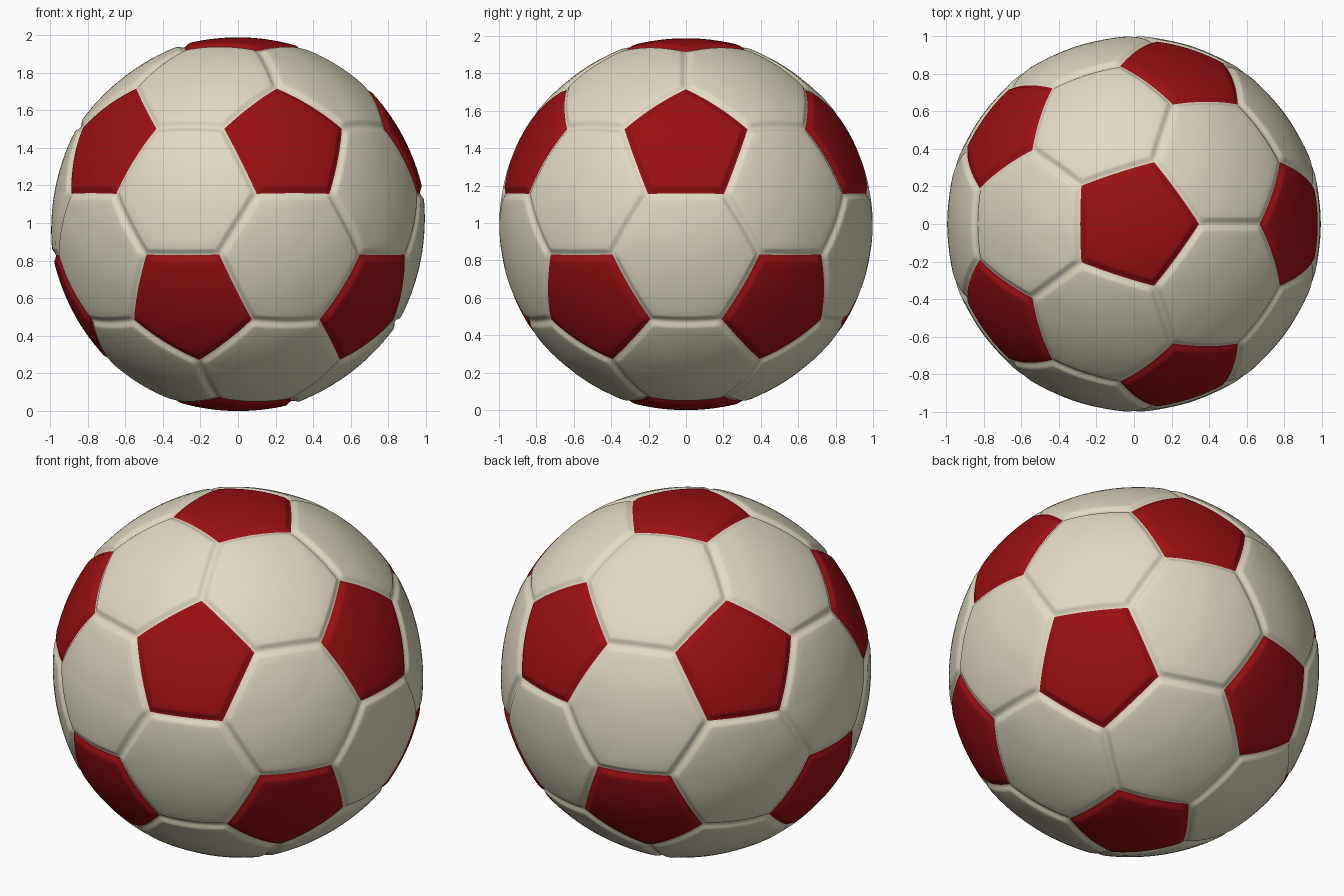
import bpy, bmesh, math
from mathutils import Vector

if "Cube" in bpy.data.objects:
    bpy.data.objects.remove(bpy.data.objects["Cube"])

CENTRE_Z = 0.994
GROOVE_W, GROOVE_D = 0.042, 0.017
EDGE_STEPS = 16


def material(name, rgb):
    m = bpy.data.materials.new(name)
    m.diffuse_color = (*rgb, 1)
    m.use_nodes = True
    m.node_tree.nodes["Principled BSDF"].inputs["Base Color"].default_value = m.diffuse_color
    return m


def radius(t, inradius, middle):
    # slightly flattened panel middle, rolled off into the seam groove
    r = middle + (1.0 - middle) * t * t
    d = (1 - t) * inradius
    if d < GROOVE_W:
        r -= GROOVE_D * (0.5 + 0.5 * math.cos(math.pi * d / GROOVE_W))
    return r


def add_panel(bm, corners, middle):
    # concentric rings from the panel middle to its seam, pushed out to the ball
    n = len(corners)
    c = sum(corners, Vector()) / n
    outline = [corners[i].lerp(corners[(i + 1) % n], k / EDGE_STEPS)
               for i in range(n) for k in range(EDGE_STEPS)]
    inr = min((p - c).length for p in outline)
    rim = 1 - GROOVE_W / inr
    steps = [rim * k / 8 for k in range(1, 9)] + [rim + (1 - rim) * k / 6 for k in range(1, 7)]
    hub = bm.verts.new(c.normalized() * middle)
    prev = None
    for t in steps:
        ring = [bm.verts.new(c.lerp(p, t).normalized() * radius(t, inr, middle)) for p in outline]
        for i in range(len(ring)):
            j = (i + 1) % len(ring)
            if prev:
                bm.faces.new((prev[i], ring[i], ring[j], prev[j]))
            else:
                bm.faces.new((hub, ring[i], ring[j]))
        prev = ring


def build(name, panels, middle, mat):
    bm = bmesh.new()
    for corners in panels:
        add_panel(bm, corners, middle)
    bmesh.ops.remove_doubles(bm, verts=bm.verts[:], dist=0.0005)
    for f in bm.faces:
        f.smooth = True
    me = bpy.data.meshes.new(name)
    bm.to_mesh(me)
    bm.free()
    me.materials.append(mat)
    ob = bpy.data.objects.new(name, me)
    ob.location.z = CENTRE_Z
    bpy.context.collection.objects.link(ob)


# Panel layout: icosahedron with its corners cut off
cage = bmesh.new()
bmesh.ops.create_icosphere(cage, subdivisions=1, radius=1)
bmesh.ops.bevel(cage, geom=cage.verts[:], offset=34.1, offset_type='PERCENT',
                segments=1, profile=0.5, affect='VERTICES')
bmesh.ops.recalc_face_normals(cage, faces=cage.faces[:])
faces = [[v.co.normalized() for v in f.verts] for f in cage.faces]
cage.free()

# Twenty cream hexagons and twelve red pentagons
build("cream_panels", [f for f in faces if len(f) == 6], 0.991,
      material("cream", (0.75, 0.70, 0.53)))
build("red_panels", [f for f in faces if len(f) == 5], 0.994,
      material("red", (0.33, 0.005, 0.006)))
